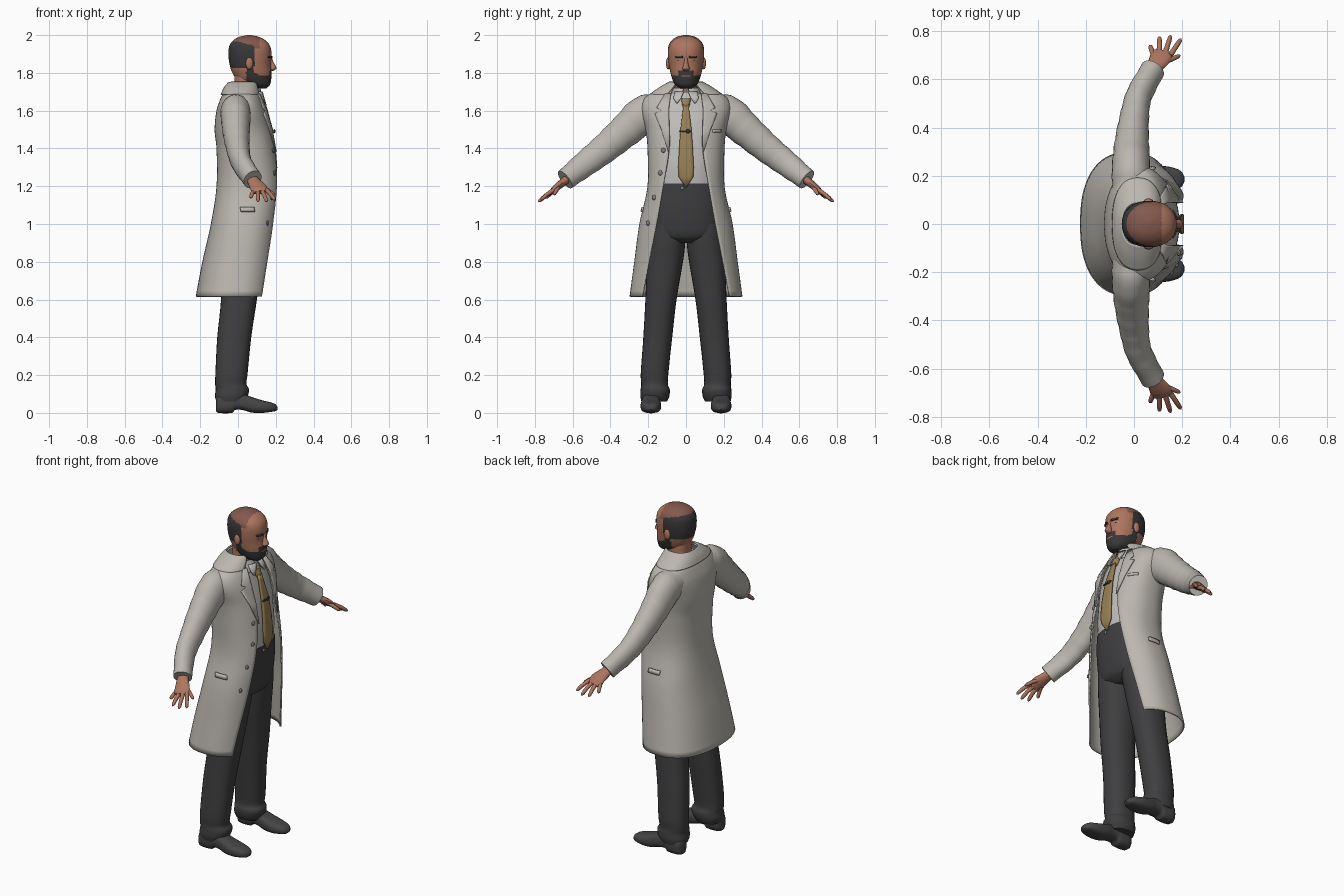
import bpy, bmesh, math
from mathutils import Vector

if "Cube" in bpy.data.objects:
    bpy.data.objects.remove(bpy.data.objects["Cube"])


def material(name, r, g, b):
    m = bpy.data.materials.new(name)
    m.use_nodes = True
    m.diffuse_color = (r, g, b, 1)
    m.node_tree.nodes["Principled BSDF"].inputs["Base Color"].default_value = (r, g, b, 1)
    m.node_tree.nodes["Principled BSDF"].inputs["Roughness"].default_value = 0.8
    return m


COAT = material("coat cloth", .50, .475, .43)
SHIRT = material("shirt cloth", .53, .52, .50)
TROUSER = material("trouser cloth", .05, .05, .053)
SHOE = material("shoe leather", .06, .06, .063)
TIE = material("tie cloth", .32, .22, .09)
SKIN = material("skin", .42, .18, .115)
SCALP = material("scalp", .23, .10, .075)
HAIR = material("dark hair", .04, .04, .042)
METAL = material("button grey", .22, .22, .22)
made = []


def build(name, bm, mats, mirror=False, thick=0, rule=None):
    """Finish a mesh object, with optional left-right mirror and thickness."""
    bmesh.ops.recalc_face_normals(bm, faces=bm.faces)
    if rule:
        for f in bm.faces:
            f.material_index = rule(f.calc_center_median())
    me = bpy.data.meshes.new(name)
    bm.to_mesh(me)
    bm.free()
    ob = bpy.data.objects.new(name, me)
    bpy.context.collection.objects.link(ob)
    for m in mats:
        me.materials.append(m)
    if thick:
        s = ob.modifiers.new("thickness", 'SOLIDIFY')
        s.thickness, s.offset = thick, 0
    if mirror:
        ob.modifiers.new("mirror", 'MIRROR').use_axis = (False, True, False)
    made.append(ob)
    return ob


def at(tab, s):
    """Smooth lookup in a table whose first column ascends."""
    last = len(tab) - 1
    i = max([j for j in range(last) if tab[j][0] <= s], default=0)
    h = tab[i + 1][0] - tab[i][0]
    t = min(max((s - tab[i][0]) / h, 0), 1)

    def slope(j, c):
        a, b = tab[max(j - 1, 0)], tab[min(j + 1, last)]
        return (b[c] - a[c]) / (b[0] - a[0])
    row = [tab[i][0] + t * h]
    for c in range(1, len(tab[0])):
        p, q = tab[i][c], tab[i + 1][c]
        ease = t * t * (3 - 2 * t)
        row.append(p + (q - p) * ease + h * (t * (1 - t) ** 2 * slope(i, c)
                                             - t * t * (1 - t) * slope(i + 1, c)))
    return row


def samples(tab, k):
    out = [at(tab, a[0] + (b[0] - a[0]) * j / k) for a, b in zip(tab, tab[1:]) for j in range(k)]
    return out + [at(tab, tab[-1][0])]


def ring(c, u, v, n=2.0, segs=24, gap=0):
    """Superellipse points; a gap leaves the ring open around the u direction."""
    pts, power = [], lambda q: math.copysign(abs(q) ** (2 / n), q)
    for i in range(segs):
        t = gap + (2 * math.pi - 2 * gap) * i / (segs - 1) if gap else 2 * math.pi * i / segs
        pts.append(c + u * power(math.cos(t)) + v * power(math.sin(t)))
    return pts


def loft(rings, closed=True, caps=True):
    bm = bmesh.new()
    vs = [[bm.verts.new(p) for p in r] for r in rings]
    for a, b in zip(vs, vs[1:]):
        for i in range(len(a) if closed else len(a) - 1):
            j = (i + 1) % len(a)
            bm.faces.new((a[i], a[j], b[j], b[i]))
    if closed and caps:
        bm.faces.new(vs[0])
        bm.faces.new(vs[-1])
    return bm


X, Y = Vector((1, 0, 0)), Vector((0, 1, 0))


def body(name, tab, mats, mirror=False, k=4, n=2.3, segs=28, rule=None):
    """Stack of level rings; columns are height, back, front, inner side, outer side."""
    rings = [ring(Vector(((b + f) / 2, (l + r) / 2, z)), X * (f - b) / 2, Y * (r - l) / 2, n, segs)
             for z, b, f, l, r in samples(tab, k)]
    return build(name, loft(rings), mats, mirror, rule=rule)


def centred(tab):
    return [(z, b, f, -w, w) for z, b, f, w in tab]


def tube(name, tab, mat, k=4, segs=16, ripple=0):
    """Limb following y; columns are y, x, z, radius along x, other radius."""
    rows = samples(tab, k)
    cs = [Vector((r[1], r[0], r[2])) for r in rows]
    rings = []
    for i, r in enumerate(rows):
        t = cs[min(i + 1, len(cs) - 1)] - cs[max(i - 1, 0)]
        v = t.cross(X).normalized()
        s = 1 + ripple * math.sin(i * 2.1)
        rings.append(ring(cs[i], t.cross(v).normalized() * r[3] * s, v * r[4] * s, 2, segs))
    return build(name, loft(rings), [mat], True)


def shell(name, tab, mat, n=2.4, k=6):
    """Open garment; columns are height, back, front, half width, opening."""
    rings = [ring(Vector(((b + f) / 2, 0, z)), X * (f - b) / 2, Y * w, n, 56,
                  math.asin((e / w) ** (n / 2))) for z, b, f, w, e in samples(tab, k)]
    return build(name, loft(rings, False), [mat], thick=.008)


def strip(name, rows, place, mat, mirror=True, thick=.006):
    """Cloth strip; rows are height, one edge, other edge."""
    pts = [[place(a + (b - a) * i / 5, z) for i in range(6)] for z, a, b in rows]
    return build(name, loft(pts, False), [mat], mirror, thick)


def front_of(tab, off, n=2.4):
    def place(y, z):
        _, b, f, w = at(tab, z)[:4]
        q = min(abs(y) / w, .99)
        return Vector(((b + f) / 2 + (f - b) / 2 * (1 - q ** n) ** (1 / n) + off, y, z))
    return place


def blob(name, loc, size, mat, mirror=False):
    bm = bmesh.new()
    bmesh.ops.create_uvsphere(bm, u_segments=14, v_segments=8, radius=1)
    bmesh.ops.scale(bm, vec=size, verts=bm.verts)
    bmesh.ops.translate(bm, vec=loc, verts=bm.verts)
    return build(name, bm, [mat], mirror)


# Long open coat with lapels, collar, pockets and buttons
coat = [(.615, -.22, .18, .295, .23), (.8, -.185, .195, .27, .195), (1, -.14, .21, .243, .155),
        (1.2, -.11, .225, .2, .12), (1.4, -.11, .2, .2, .088), (1.5, -.12, .18, .21, .088),
        (1.6, -.11, .15, .235, .09), (1.66, -.09, .125, .22, .085),
        (1.7, -.07, .105, .165, .075), (1.74, -.045, .085, .085, .05)]
shell("coat", coat, COAT)
shell("coat_collar", [(1.685, -.088, .12, .19, .1), (1.72, -.072, .11, .14, .07),
                      (1.75, -.048, .1, .088, .05)], COAT)
strip("lapel", [(1.38, .088, .092), (1.5, .088, .13), (1.585, .09, .165), (1.6, .09, .13),
                (1.615, .09, .155), (1.69, .08, .11)], front_of(coat, .009), COAT)


def side_of_coat(x, z):
    _, b, f, w, _ = at(coat, z)
    q = abs(x - (b + f) / 2) / ((f - b) / 2)
    return Vector((x, w * (1 - q ** 2.4) ** (1 / 2.4) + .008, z))


strip("pocket_welt", [(1.065, .015, .09), (1.09, .01, .085)], side_of_coat, COAT, thick=.009)
strip("breast_pocket", [(1.485, .14, .185), (1.5, .14, .185)], front_of(coat, .006), COAT, False)
for y, z in ((-.12, 1.39), (-.135, 1.27), (-.168, 1.14), (-.2, 1.005)):
    blob("coat_button", front_of(coat, .006)(y, z), (.007, .013, .013), METAL)

# Sleeves
tube("sleeve", [(.13, -.01, 1.605, .08, .085), (.22, -.012, 1.58, .08, .1),
                (.32, -.01, 1.495, .073, .088), (.43, 0, 1.4, .062, .077),
                (.53, .02, 1.322, .054, .068), (.64, .078, 1.235, .05, .056)],
     COAT, 5, 24, .022)

# Hands
tube("palm", [(.61, .068, 1.255, .028, .024), (.65, .085, 1.222, .034, .021),
              (.69, .11, 1.19, .045, .018), (.715, .118, 1.168, .04, .012)], SKIN)
fingers = {"thumb": (.10, .66, 1.21, .192, .7, 1.155), "index_finger": (.15, .7, 1.18, .195, .768, 1.128),
           "middle_finger": (.128, .705, 1.175, .152, .782, 1.118),
           "ring_finger": (.105, .705, 1.172, .106, .777, 1.12),
           "little_finger": (.085, .69, 1.18, .066, .742, 1.138)}
for name, (x0, y0, z0, x1, y1, z1) in fingers.items():
    tube(name, [(y0, x0, z0, .012, .013), ((y0 + y1) / 2, (x0 + x1) / 2, (z0 + z1) / 2 + .004, .0105, .011),
                (y0 + (y1 - y0) * .9, x0 + (x1 - x0) * .9, z0 + (z1 - z0) * .9, .009, .009),
                (y1, x1, z1, .003, .003)], SKIN, 2, 10)

# Shirt, tie and tie clip
shirt = [(1.16, -.075, .178, .17), (1.3, -.08, .188, .17), (1.4, -.08, .18, .17), (1.5, -.09, .165, .18),
         (1.6, -.08, .138, .18), (1.66, -.06, .12, .15), (1.7, -.035, .108, .08)]
body("shirt", centred(shirt), [SHIRT], n=2.4, segs=40)
shell("shirt_collar", [(1.655, -.04, .13, .09, .04), (1.69, -.03, .122, .078, .02),
                       (1.72, -.025, .115, .071, .012)], SHIRT)
strip("collar_point", [(1.64, .045, .052), (1.665, .026, .066), (1.7, .012, .06)],
      front_of(shirt, .02), SHIRT)
strip("tie", [(1.195, -.003, .003), (1.25, -.038, .038), (1.3, -.041, .041), (1.4, -.036, .036),
              (1.5, -.029, .029), (1.6, -.017, .017), (1.63, -.016, .016)],
      front_of(shirt, .014), TIE, False, .012)
body("tie_knot", centred([(1.615, .115, .152, .015), (1.635, .11, .15, .021), (1.665, .1, .14, .024)]), [TIE])
strip("tie_clip", [(1.487, -.034, .03), (1.495, -.034, .03)], front_of(shirt, .024), HAIR, False)
blob("tie_pin", front_of(shirt, .026)(.01, 1.491), (.006, .011, .011), HAIR)

# Trousers
body("trouser_hips", centred([(.9, -.07, .11, .11), (.93, -.1, .15, .17), (1, -.11, .17, .19),
                              (1.1, -.1, .182, .19), (1.215, -.085, .188, .178)]), [TROUSER], n=2.4, segs=40)
body("trouser_leg", [(.06, -.115, .035, .1, .236), (.09, -.122, .052, .088, .242), (.125, -.118, .058, .086, .24),
                     (.15, -.121, .045, .096, .237), (.2, -.12, .05, .094, .24), (.4, -.11, .07, .073, .226),
                     (.6, -.09, .1, .05, .215), (.8, -.09, .125, .016, .207),
                     (.9, -.1, .14, .004, .2), (1, -.1, .15, .004, .19)], [TROUSER], True)
blob("waist_button", (.186, -.02, 1.19), (.006, .01, .01), METAL)

# Shoes: columns are x, half width, bottom, top
shoe = [(-.117, .02, .008, .07), (-.105, .04, 0, .095), (-.03, .046, 0, .11), (-.015, .046, .016, .11),
        (.03, .047, .014, .1), (.07, .052, .002, .085), (.13, .054, 0, .066),
        (.18, .042, .006, .054), (.2, .028, .01, .044), (.21, .008, .018, .03)]
build("shoe", loft([ring(Vector((x, .186, (a + b) / 2)), Y * w, Vector((0, 0, (b - a) / 2)), 2.8, 24)
                    for x, w, a, b in samples(shoe, 3)]), [SHOE], True)


# Head, with hair, beard and bald crown chosen by region
def head_rule(p):
    y = abs(p.y)
    fringe = p.x < .085 and 1.825 < p.z < 1.965 - max(0, p.x) * .25
    sideburn = .05 < p.x < .085 and 1.78 < p.z < 1.84
    beard = p.x > .045 and p.z < 1.785 + max(0, .11 - p.x) * .9
    moustache = p.x > .13 and y < .042 and 1.784 < p.z < 1.812
    lips = y < .024 and 1.777 < p.z < 1.786 and p.x > .13
    if not lips and (fringe or sideburn or beard or moustache):
        return 2
    return 1 if p.z > 1.93 and p.x < .115 else 0


head = centred([(1.718, .085, .15, .03), (1.735, .045, .168, .055), (1.76, 0, .175, .07), (1.8, -.03, .178, .082),
                (1.84, -.043, .175, .09), (1.88, -.05, .177, .095), (1.92, -.05, .176, .096),
                (1.95, -.043, .166, .09), (1.975, -.022, .142, .073), (1.992, .01, .108, .045),
                (2, .05, .07, .012)])
body("head", head, [SKIN, SCALP, HAIR], k=6, n=2.15, segs=64, rule=head_rule)
body("neck", centred([(1.62, -.03, .09, .07), (1.7, -.02, .098, .064), (1.8, -.02, .12, .062)]), [SKIN])
body("nose", centred([(1.81, .16, .186, .012), (1.822, .16, .203, .02), (1.835, .16, .2, .016),
                      (1.86, .16, .187, .01), (1.885, .16, .178, .008)]), [SKIN], n=2)
blob("ear", (.06, .094, 1.85), (.02, .012, .032), SKIN, True)
blob("eye", (.157, .036, 1.865), (.012, .014, .007), HAIR, True)
face = [(z, b, f, w) for z, b, f, _, w in head]
strip("eyebrow", [(1.88, .016, .055), (1.89, .018, .058)], front_of(face, .003, 2.15), HAIR)

# Smooth shading with crisp edges
bpy.ops.object.select_all(action='DESELECT')
for ob in made:
    ob.select_set(True)
bpy.context.view_layer.objects.active = made[0]
bpy.ops.object.shade_smooth_by_angle(angle=math.radians(40))
